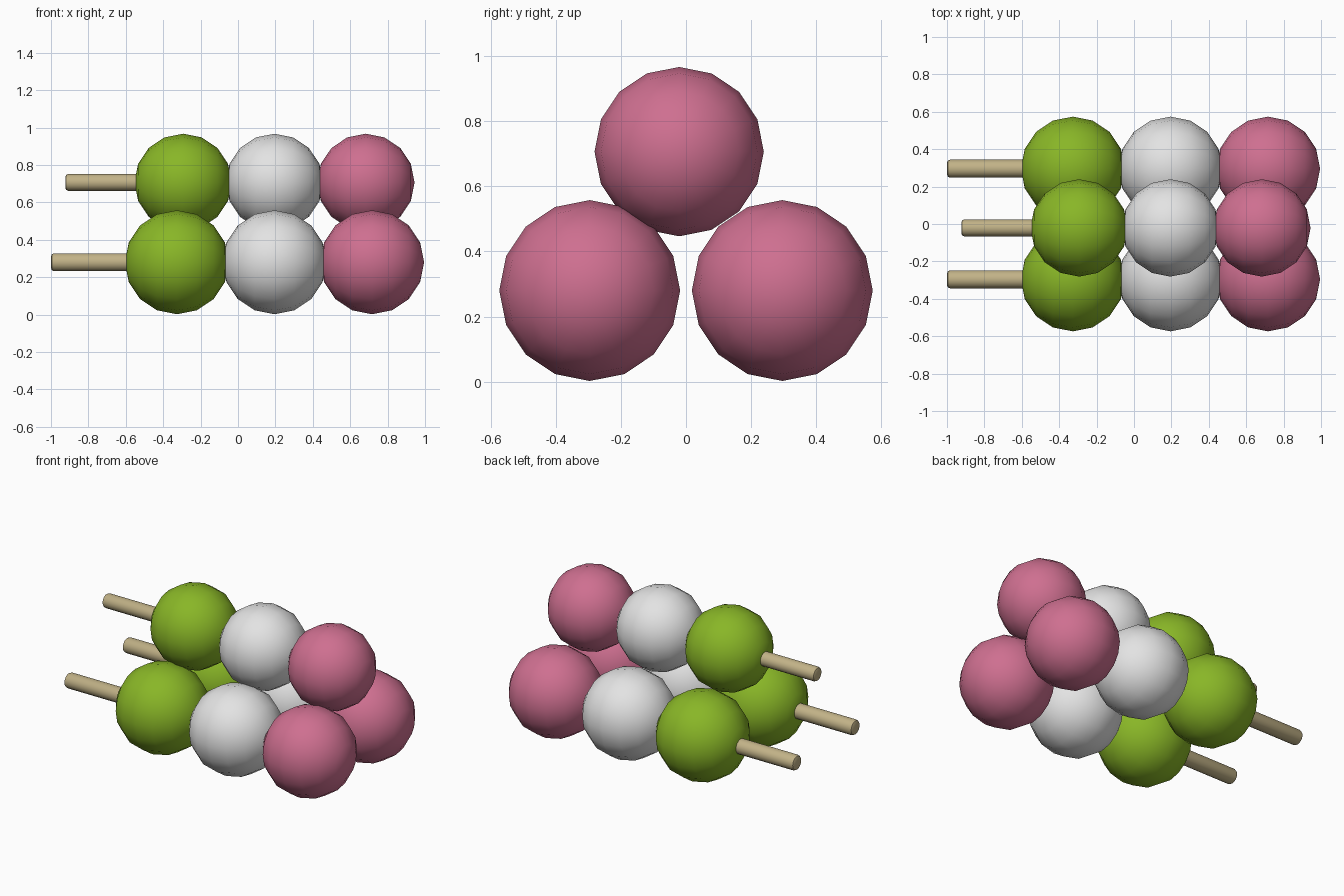
import bpy, math
from mathutils import Matrix
import bmesh

if "Cube" in bpy.data.objects:
    bpy.data.objects.remove(bpy.data.objects["Cube"])


def material(name, rgb):
    m = bpy.data.materials.new(name)
    m.diffuse_color = (*rgb, 1.0)
    m.use_nodes = True
    m.node_tree.nodes["Principled BSDF"].inputs["Base Color"].default_value = m.diffuse_color
    return m


GREEN = material("leaf green", (0.25, 0.47, 0.02))
WHITE = material("rice white", (0.77, 0.77, 0.77))
PINK = material("blossom pink", (0.62, 0.16, 0.28))
WOOD = material("pale wood", (0.53, 0.44, 0.24))


def add_object(name, bm, mat, angle):
    mesh = bpy.data.meshes.new(name)
    bm.to_mesh(mesh)
    bm.free()
    mesh.materials.append(mat)
    ob = bpy.data.objects.new(name, mesh)
    bpy.context.collection.objects.link(ob)
    bpy.ops.object.select_all(action='DESELECT')
    ob.select_set(True)
    bpy.context.view_layer.objects.active = ob
    bpy.ops.object.shade_smooth_by_angle(angle=math.radians(angle))
    return ob


TO_X = Matrix.Rotation(math.radians(90), 4, 'Y')


def ball(name, mat, loc, r):
    bm = bmesh.new()
    bmesh.ops.create_uvsphere(bm, u_segments=16, v_segments=8, radius=r,
                              matrix=Matrix.Translation(loc) @ TO_X)
    add_object(name, bm, mat, 60)


def stick(name, x0, x1, y, z, r):
    bm = bmesh.new()
    mat = Matrix.Translation(((x0 + x1) / 2, y, z)) @ TO_X
    bmesh.ops.create_cone(bm, cap_ends=True, segments=16, radius1=r, radius2=r,
                          depth=x1 - x0, matrix=mat)
    # softened rims at the ends
    rims = [e for e in bm.edges if abs(e.verts[0].co.x - e.verts[1].co.x) < 1e-4]
    bmesh.ops.bevel(bm, geom=rims, offset=r * 0.35, segments=2, profile=0.5,
                    affect='EDGES')
    add_object(name, bm, WOOD, 40)


def skewer(prefix, y, z, s):
    # three touching balls threaded on a stick along x
    cx, step = 0.195, 0.522 * s
    for i, (colour, mat) in enumerate((("green", GREEN), ("white", WHITE), ("pink", PINK))):
        ball(f"{prefix}_{colour}_ball", mat, (cx + (i - 1) * step, y, z), 0.278 * s)
    stick(f"{prefix}_stick", cx - 1.195 * s, cx + step, y, z, 0.048 * s)


skewer("front_skewer", -0.296, 0.28, 1.0)
skewer("back_skewer", 0.296, 0.28, 1.0)
skewer("top_skewer", -0.021, 0.707, 0.936)
